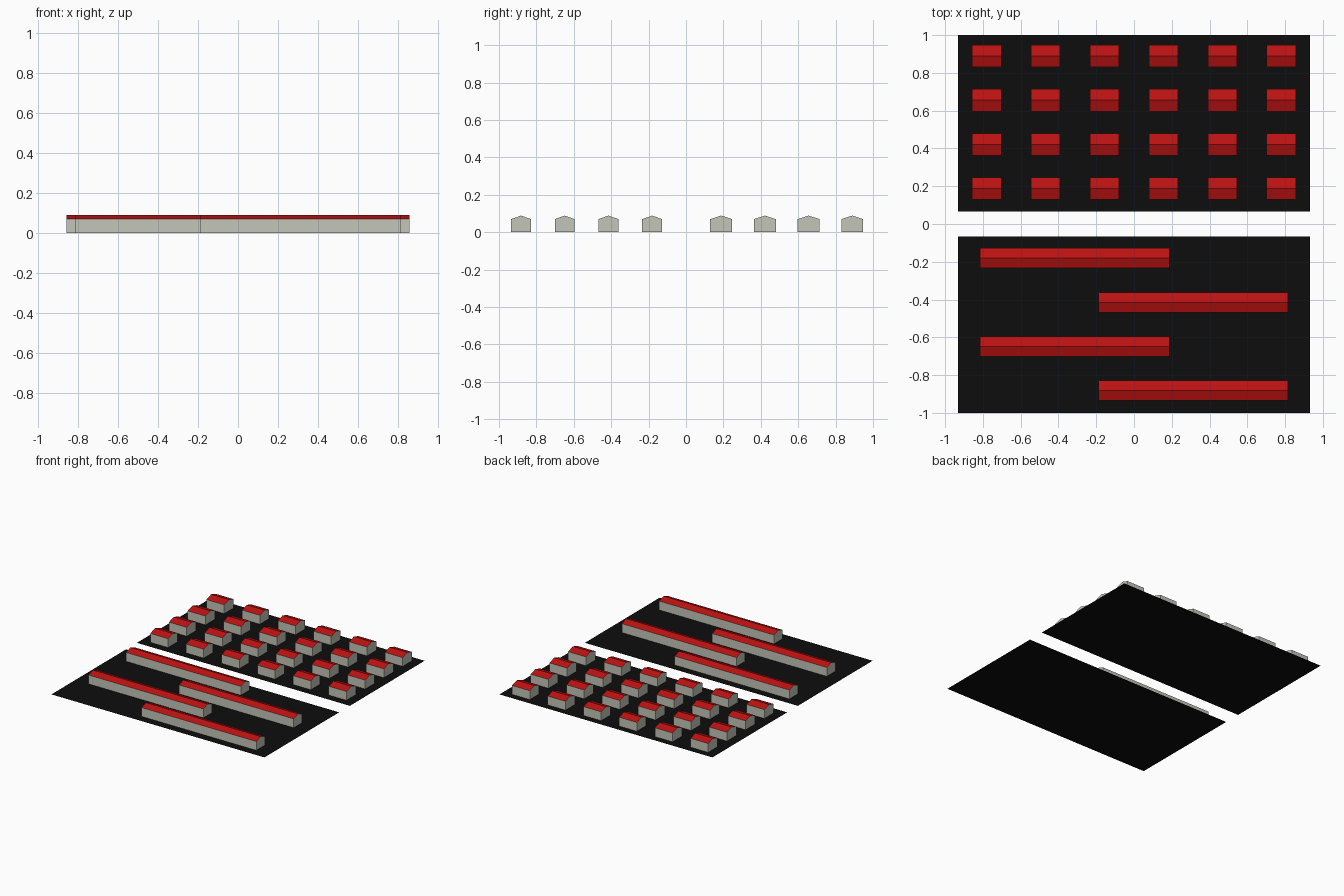
import bpy

if "Cube" in bpy.data.objects:
    bpy.data.objects.remove(bpy.data.objects["Cube"])


def material(name, rgb):
    m = bpy.data.materials.new(name)
    m.diffuse_color = (*rgb, 1)
    m.use_nodes = True
    m.node_tree.nodes["Principled BSDF"].inputs["Base Color"].default_value = m.diffuse_color
    return m


WALL = material("wall_plaster", (0.55, 0.56, 0.48))
ROOF = material("roof_red", (0.50, 0.006, 0.006))
GROUND = material("ground_black", (0.004, 0.004, 0.004))

EAVE, RIDGE = 0.07, 0.089


def add_mesh(name, verts, faces, mats, slots):
    me = bpy.data.meshes.new(name)
    me.from_pydata(verts, [], faces)
    for m in mats:
        me.materials.append(m)
    for poly, slot in zip(me.polygons, slots):
        poly.material_index = slot
    ob = bpy.data.objects.new(name, me)
    bpy.context.collection.objects.link(ob)
    return ob


def plot(name, y0, y1, hx=0.931):
    add_mesh(name, [(-hx, y0, 0), (hx, y0, 0), (hx, y1, 0), (-hx, y1, 0)],
             [(0, 1, 2, 3)], [GROUND], [0])


def house(name, cx, cy, length, depth):
    # gable profile swept along x, open underneath where it meets the plot
    d = depth / 2
    profile = [(-d, 0), (d, 0), (d, EAVE), (0, RIDGE), (-d, EAVE)]
    verts = [(x, y, z) for x in (-length / 2, length / 2) for y, z in profile]
    faces = [(4, 3, 2, 1, 0), (5, 6, 7, 8, 9)]          # gable ends
    faces += [(i, (i + 1) % 5, (i + 1) % 5 + 5, i + 5) for i in range(1, 5)]
    # order of swept faces: back wall, back roof, front roof, front wall
    ob = add_mesh(name, verts, faces, [WALL, ROOF], [0, 0, 0, 1, 1, 0])
    ob.location = (cx, cy, 0)


# Two flat building plots with a street gap between them
plot("rear_plot", 0.067, 1.0)
plot("front_plot", -1.0, -0.067)

# Rear plot: grid of detached houses
for row in range(4):
    for col in range(6):
        house(f"small_house_{row}_{col}", -0.78 + 0.312 * col,
              0.188 + 0.2337 * row, 0.155, 0.117)

# Front plot: staggered terraces
for i in range(4):
    house(f"terrace_{i}", -0.313 if i % 2 == 0 else 0.313,
          -0.181 - 0.2337 * i, 1.003, 0.106)
